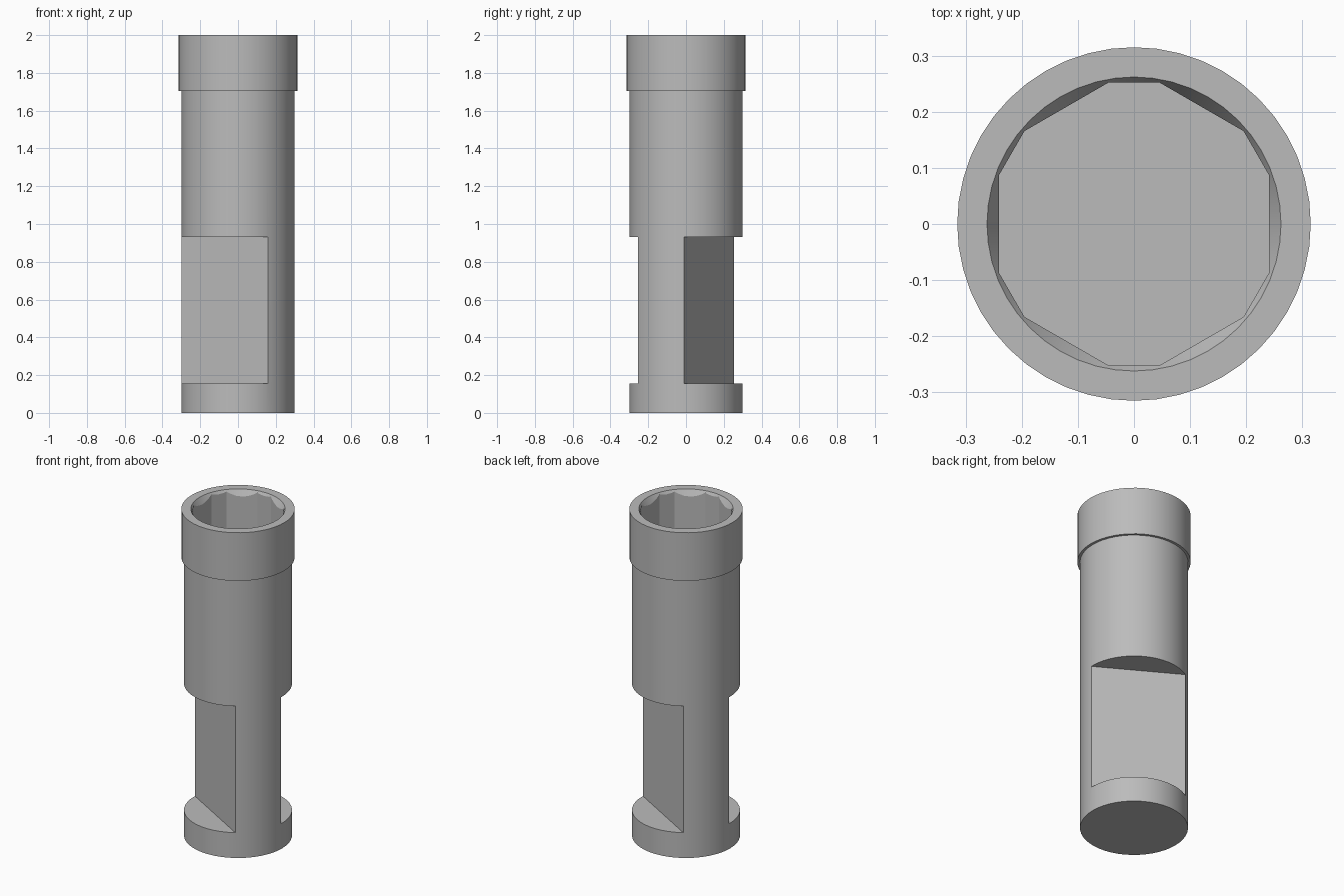
import bpy
import bmesh
import math
from mathutils import Matrix

if "Cube" in bpy.data.objects:
    bpy.data.objects.remove(bpy.data.objects["Cube"], do_unlink=True)

steel = bpy.data.materials.new("plain_grey_steel")
steel.use_nodes = True
grey = (0.5, 0.5, 0.5, 1.0)
steel.diffuse_color = grey
steel.node_tree.nodes["Principled BSDF"].inputs["Base Color"].default_value = grey

FLAT_LOW, FLAT_HIGH, TOP = 0.155, 0.93, 2.0
FLAT_DIST = 0.14
FLAT_ANGLE = math.radians(60)


def make_object(name, bm):
    bmesh.ops.recalc_face_normals(bm, faces=bm.faces)
    mesh = bpy.data.meshes.new(name)
    bm.to_mesh(mesh)
    bm.free()
    mesh.materials.append(steel)
    obj = bpy.data.objects.new(name, mesh)
    bpy.context.collection.objects.link(obj)
    return obj


def stack(name, rings):
    """Capped solid from stacked rings of points, each ring with its height."""
    bm = bmesh.new()
    loops = [[bm.verts.new((x, y, z)) for x, y in ring] for ring, z in rings]
    n = len(loops[0])
    for low, high in zip(loops, loops[1:]):
        for i in range(n):
            j = (i + 1) % n
            bm.faces.new((low[i], low[j], high[j], high[i]))
    bm.faces.new(loops[0])
    bm.faces.new(loops[-1])
    return make_object(name, bm)


def circle(radius, sides=48):
    return [(radius * math.cos(2 * math.pi * i / sides),
             radius * math.sin(2 * math.pi * i / sides)) for i in range(sides)]


def cut(target, cutter):
    cutter.hide_render = True
    mod = target.modifiers.new("cut_" + cutter.name, 'BOOLEAN')
    mod.operation = 'DIFFERENCE'
    mod.solver = 'EXACT'
    mod.object = cutter
    bpy.context.view_layer.objects.active = target
    bpy.ops.object.modifier_apply(modifier=mod.name)
    bpy.data.objects.remove(cutter, do_unlink=True)


# Round body with a wider collar at the mouth
body = stack("socket_body", [
    (circle(0.3), 0.0), (circle(0.3), 1.705),
    (circle(0.315), 1.705), (circle(0.315), TOP)])

# Pair of parallel wrench flats
for side, name in ((0, "front_flat"), (math.pi, "back_flat")):
    bm = bmesh.new()
    bmesh.ops.create_cube(bm, size=1.0)
    place = (Matrix.Rotation(FLAT_ANGLE + side, 4, 'Z')
             @ Matrix.Translation((FLAT_DIST + 0.25, 0, (FLAT_LOW + FLAT_HIGH) / 2))
             @ Matrix.Diagonal((0.5, 1.0, FLAT_HIGH - FLAT_LOW, 1)))
    bmesh.ops.transform(bm, matrix=place, verts=bm.verts)
    cut(body, make_object(name, bm))

# Hexagonal bore with blunted corners, ending just above the flats
half_side = math.acos(0.241 / 0.256)
hexagon = [(0.256 * math.cos(a), 0.256 * math.sin(a))
           for k in range(6)
           for a in (k * math.pi / 3 - half_side, k * math.pi / 3 + half_side)]
cut(body, stack("hex_bore", [(hexagon, FLAT_HIGH + 0.003), (hexagon, TOP + 0.1)]))

# Conical lead-in at the mouth
cut(body, stack("lead_in", [
    (circle(0.222), TOP - 0.07), (circle(0.262), TOP), (circle(0.262), TOP + 0.1)]))

bpy.ops.object.select_all(action='DESELECT')
body.select_set(True)
bpy.context.view_layer.objects.active = body
bpy.ops.object.shade_smooth_by_angle(angle=math.radians(20))
